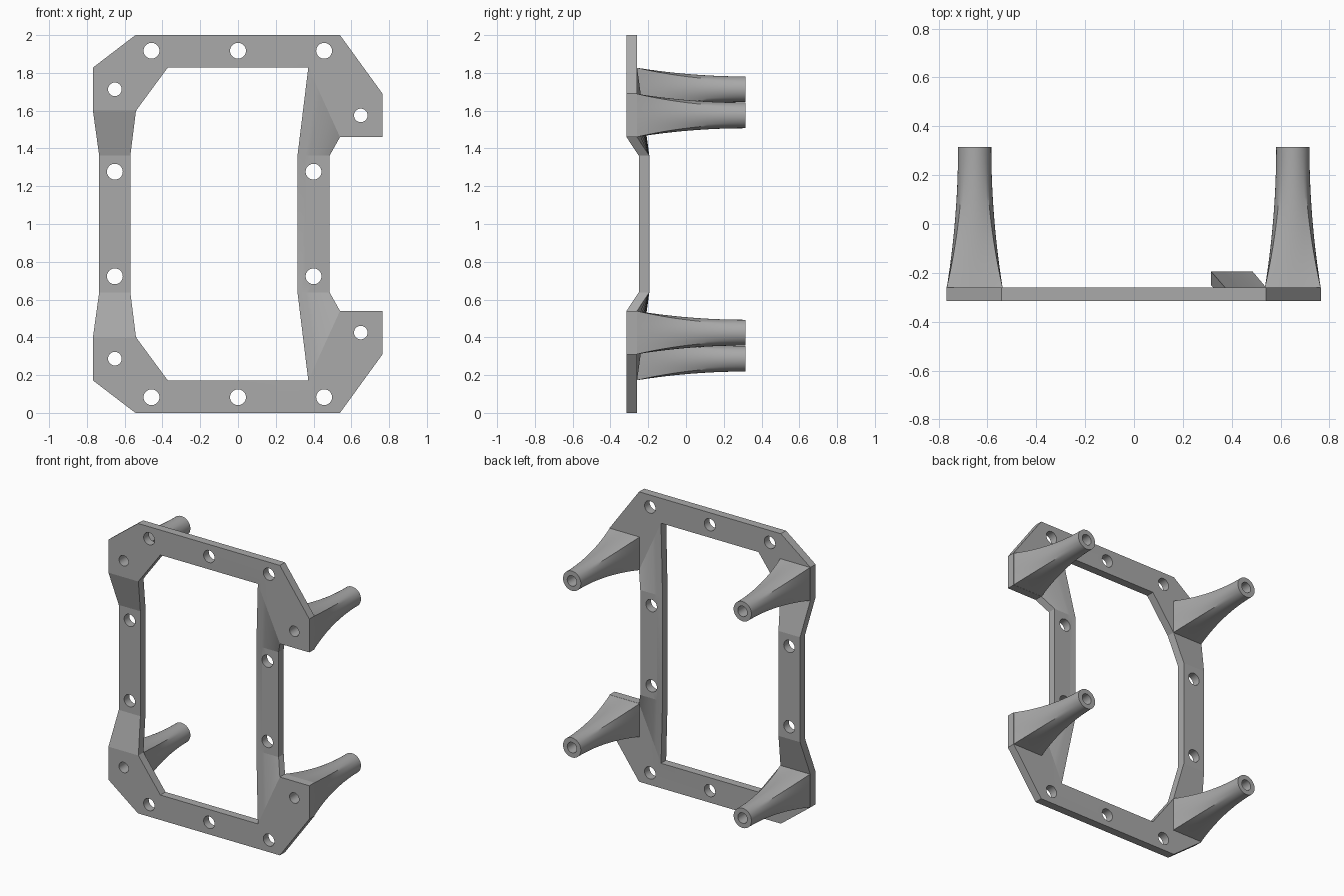
import bpy, bmesh
from math import cos, sin, pi, radians
from mathutils import Vector

if "Cube" in bpy.data.objects:
    bpy.data.objects.remove(bpy.data.objects["Cube"], do_unlink=True)

FRONT, SETBACK, THICK = -0.315, -0.25, 0.056
BACK = FRONT + THICK
TIP = 0.315

grey = bpy.data.materials.new("plain_grey")
grey.use_nodes = True
grey.diffuse_color = (0.4, 0.4, 0.4, 1)
grey.node_tree.nodes["Principled BSDF"].inputs["Base Color"].default_value = (0.4, 0.4, 0.4, 1)


def make_object(name, bm):
    bmesh.ops.recalc_face_normals(bm, faces=bm.faces)
    mesh = bpy.data.meshes.new(name)
    bm.to_mesh(mesh)
    bm.free()
    mesh.materials.append(grey)
    obj = bpy.data.objects.new(name, mesh)
    bpy.context.collection.objects.link(obj)
    return obj


def smooth(obj, angle):
    bpy.ops.object.select_all(action="DESELECT")
    obj.select_set(True)
    bpy.context.view_layer.objects.active = obj
    bpy.ops.object.shade_smooth_by_angle(angle=radians(angle))


def seam(x0, z0, x1, z1, y, steps=8):
    """Evenly spaced points along a straight fold line."""
    a, b = Vector((x0, y, z0)), Vector((x1, y, z1))
    return [a.lerp(b, i / steps) for i in range(steps + 1)]


def flip(p):
    return Vector((p.x, p.y, 2 - p.z))


# Frame: flat end plates folding back to the two side bars
plate_right = seam(0.54, 1.46, 0.372, 1.828, FRONT)
plate_left = seam(-0.54, 1.6, -0.768, 1.6, FRONT)
bar_right = seam(0.485, 1.362, 0.315, 1.362, SETBACK)
bar_left = seam(-0.57, 1.362, -0.735, 1.362, SETBACK)
corners = [(-0.768, 1.828), (-0.543, 2), (0.54, 2), (0.765, 1.69), (0.765, 1.46)]
outline = [Vector((x, FRONT, z)) for x, z in corners]
outline += plate_right + [Vector((-0.372, FRONT, 1.828))] + plate_left

half = [outline]
for top, low in ((plate_right, bar_right), (plate_left, bar_left)):
    for i in range(len(top) - 1):
        half.append([top[i], top[i + 1], low[i + 1], low[i]])
polygons = half + [[flip(p) for p in poly] for poly in half]
for bar in (bar_right, bar_left):
    polygons.append(bar + [flip(p) for p in reversed(bar)])

bm = bmesh.new()
for poly in polygons:
    bm.faces.new([bm.verts.new(p) for p in poly])
bmesh.ops.remove_doubles(bm, verts=bm.verts, dist=0.0005)
bmesh.ops.recalc_face_normals(bm, faces=bm.faces)
grown = bmesh.ops.extrude_face_region(bm, geom=bm.faces[:], use_keep_orig=True)
moved = [g for g in grown["geom"] if isinstance(g, bmesh.types.BMVert)]
bmesh.ops.translate(bm, verts=moved, vec=(0, THICK, 0))
frame = make_object("frame", bm)

# Screw holes, mirrored top to bottom
POSTS = [("right", -0.652, 1.713), ("left", 0.65, 1.575)]
holes = [(x, 1.917, 0.042) for x in (-0.458, 0, 0.456)]
holes += [(x, 1.277, 0.042) for x in (-0.652, 0.4)]
holes += [(x, z, 0.036) for _, x, z in POSTS]
bm = bmesh.new()
for x, z, r in holes:
    for zz in (z, 2 - z):
        rings = [[bm.verts.new((x + r * cos(k * pi / 16), y, zz + r * sin(k * pi / 16)))
                  for k in range(32)] for y in (-0.5, 0)]
        bm.faces.new(rings[0])
        bm.faces.new(rings[1])
        for k in range(32):
            j = (k + 1) % 32
            bm.faces.new((rings[0][k], rings[0][j], rings[1][j], rings[1][k]))
cutter = make_object("hole_cutter", bm)
cutter.hide_render = True
cut = frame.modifiers.new("holes", "BOOLEAN")
cut.operation, cut.solver, cut.object = "DIFFERENCE", "EXACT", cutter
bpy.ops.object.select_all(action="DESELECT")
frame.select_set(True)
bpy.context.view_layer.objects.active = frame
bpy.ops.object.modifier_apply(modifier=cut.name)
bpy.data.objects.remove(cutter, do_unlink=True)
smooth(frame, 12)


# Hollow posts: square foot flaring into a round tip
def make_post(name, x, z, segments=48, steps=14):
    bm = bmesh.new()

    def ring(y, blend, radius, square):
        verts = []
        for k in range(segments):
            c, s = cos(2 * pi * k / segments), sin(2 * pi * k / segments)
            r = (1 - blend) * square / max(abs(c), abs(s)) + blend * radius
            verts.append(bm.verts.new((x + r * c, y, z + r * s)))
        return verts

    rings = []
    for i in range(steps + 1):
        t = i / steps
        rings.append(ring(BACK + (TIP - BACK) * t, 1 - (1 - t) ** 2, 0.068, 0.114))
    rings.append(ring(TIP, 1, 0.036, 0))
    rings.append(ring(BACK, 1, 0.036, 0))
    for a, b in zip(rings, rings[1:] + rings[:1]):
        for k in range(segments):
            j = (k + 1) % segments
            bm.faces.new((a[k], a[j], b[j], b[k]))
    smooth(make_object(name, bm), 30)


for side, x, z in POSTS:
    make_post("upper_" + side + "_post", x, z)
    make_post("lower_" + side + "_post", x, 2 - z)
